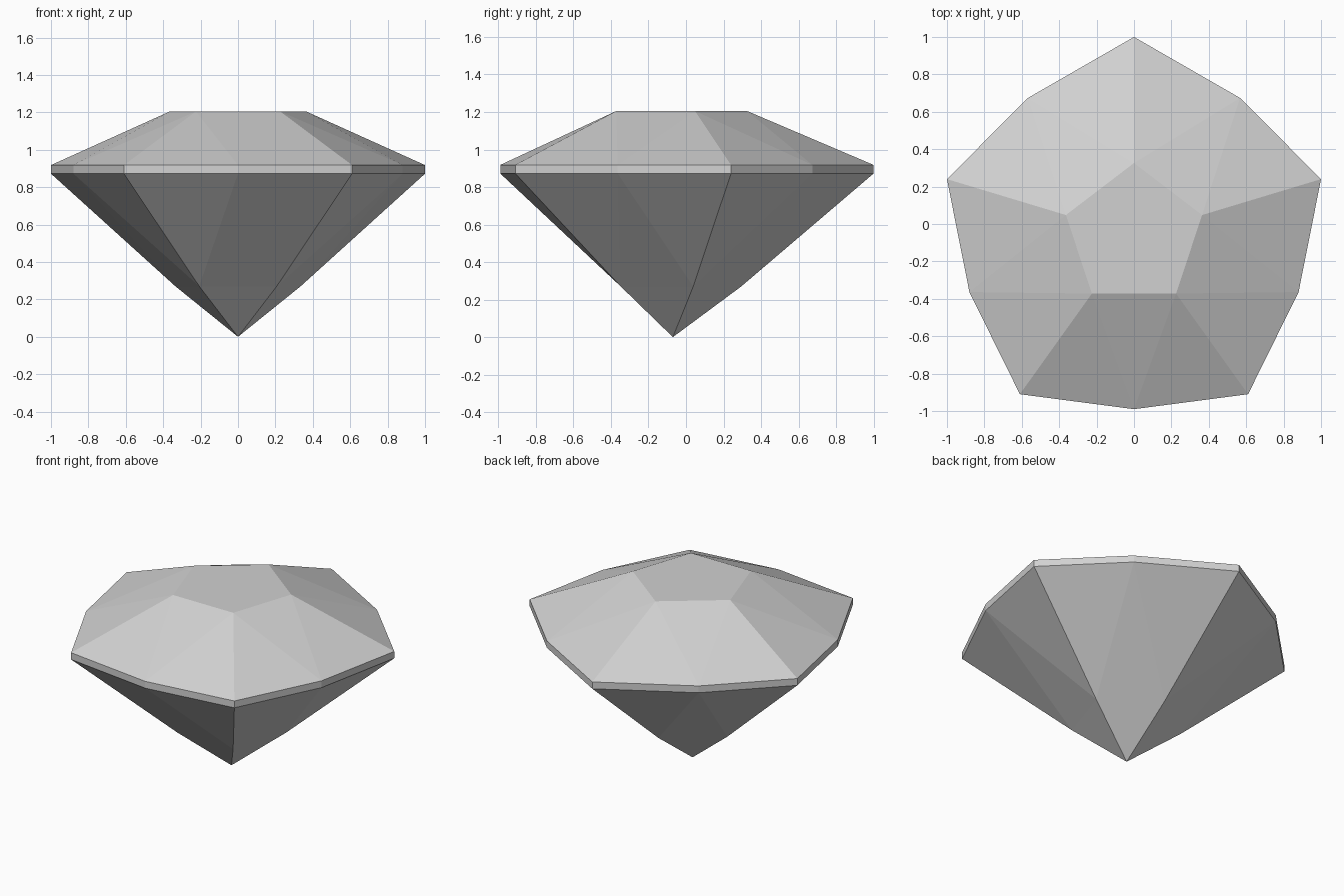
import bpy
import bmesh

if "Cube" in bpy.data.objects:
    bpy.data.objects.remove(bpy.data.objects["Cube"])

TABLE_Z, GIRDLE_TOP, GIRDLE_LOW, BREAK_Z = 1.205, 0.918, 0.872, 0.27
CENTRE_Y = -0.07


def mirrored(half):
    """Close a half outline (running from +y round to -y) across x = 0."""
    return half + [(-x, y) for x, y in reversed(half) if x > 0]


# Girdle outline alternates corners and edge midpoints; table is a pentagon
girdle = mirrored([(0, 1), (0.567, 0.674), (1, 0.24), (0.88, -0.364), (0.61, -0.91), (0, -0.99)])
table = mirrored([(0, 0.326), (0.364, 0.048), (0.225, -0.372)])
lower = [(x * 0.92, CENTRE_Y + (y - CENTRE_Y) * 0.92) for x, y in table]

bm = bmesh.new()


def ring(points, z):
    return [bm.verts.new((x, y, z)) for x, y in points]


def facets(outer, inner):
    """Triangular facets from the ten-sided girdle to a five-sided ring."""
    for i in range(5):
        corner, mid, after = outer[2 * i], outer[2 * i + 1], outer[(2 * i + 2) % 10]
        a, b = inner[i], inner[(i + 1) % 5]
        for tri in ((corner, mid, a), (mid, b, a), (mid, after, b)):
            bm.faces.new(tri)


# Crown with flat table
top = ring(table, TABLE_Z)
upper_girdle = ring(girdle, GIRDLE_TOP)
bm.faces.new(top)
facets(upper_girdle, top)

# Girdle band
lower_girdle = ring(girdle, GIRDLE_LOW)
for i in range(10):
    j = (i + 1) % 10
    bm.faces.new((upper_girdle[i], upper_girdle[j], lower_girdle[j], lower_girdle[i]))

# Pavilion down to the point
break_ring = ring(lower, BREAK_Z)
facets(lower_girdle, break_ring)
tip = bm.verts.new((0, CENTRE_Y, 0))
for i in range(5):
    bm.faces.new((break_ring[i], break_ring[(i + 1) % 5], tip))

bmesh.ops.recalc_face_normals(bm, faces=bm.faces)
mesh = bpy.data.meshes.new("cut_gem")
bm.to_mesh(mesh)
bm.free()
gem = bpy.data.objects.new("cut_gem", mesh)
bpy.context.collection.objects.link(gem)

# Plain grey material
colour = (0.64, 0.64, 0.64, 1)
grey = bpy.data.materials.new("light grey")
grey.use_nodes = True
grey.diffuse_color = colour
for node in grey.node_tree.nodes:
    if node.type == "BSDF_PRINCIPLED":
        node.inputs["Base Color"].default_value = colour
mesh.materials.append(grey)
